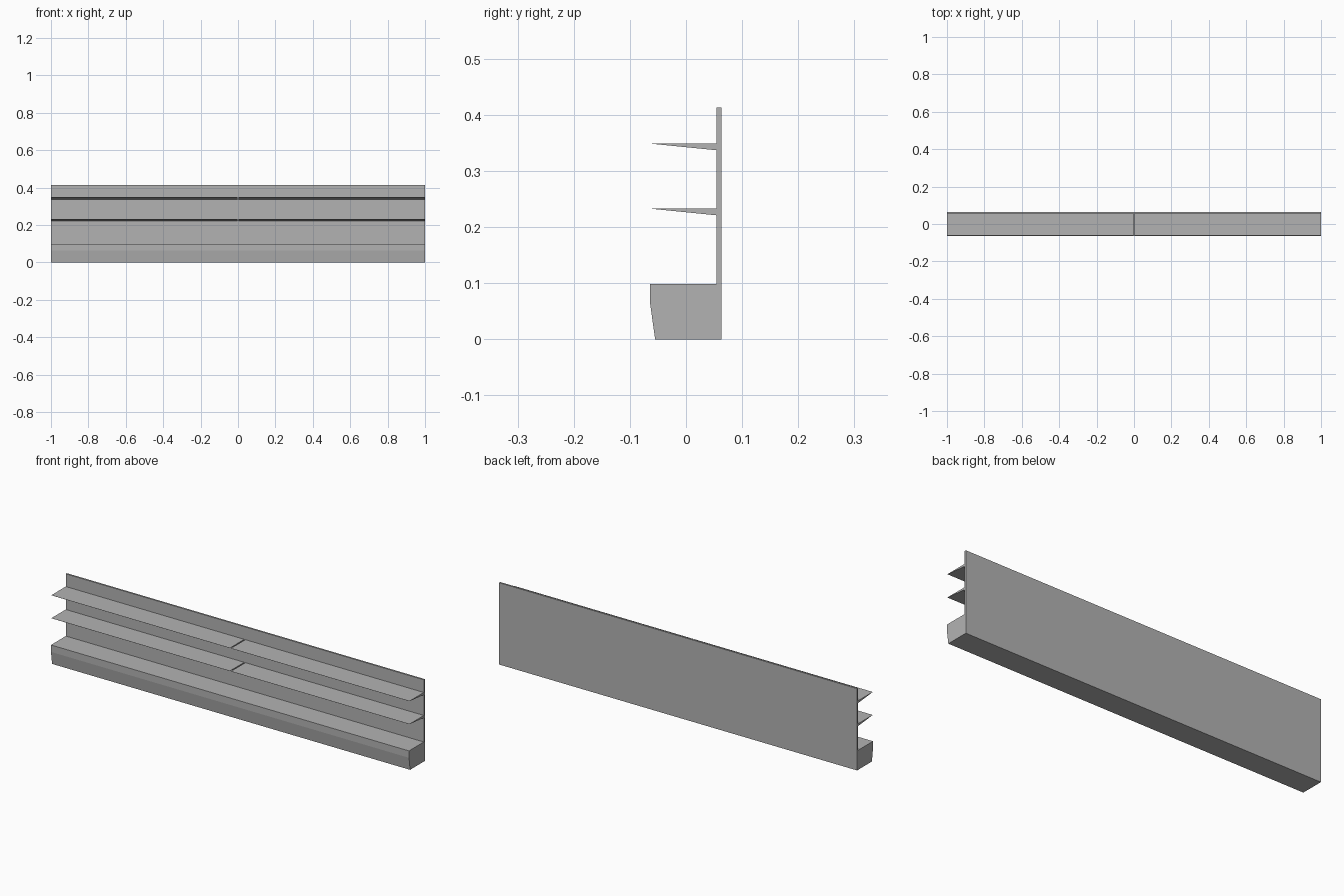
import bpy
import bmesh

cube = bpy.data.objects.get("Cube")
if cube:
    bpy.data.objects.remove(cube, do_unlink=True)

grey = bpy.data.materials.new("light_grey")
grey.use_nodes = True
colour = (0.45, 0.45, 0.45, 1)
grey.diffuse_color = colour
grey.node_tree.nodes["Principled BSDF"].inputs["Base Color"].default_value = colour


def extrude_profile(name, profile, x0, x1):
    """Extrude a (y, z) outline along x."""
    bm = bmesh.new()
    face = bm.faces.new([bm.verts.new((x0, y, z)) for y, z in profile])
    result = bmesh.ops.extrude_face_region(bm, geom=[face])
    moved = [v for v in result["geom"] if isinstance(v, bmesh.types.BMVert)]
    bmesh.ops.translate(bm, verts=moved, vec=(x1 - x0, 0, 0))
    bmesh.ops.recalc_face_normals(bm, faces=bm.faces)
    mesh = bpy.data.meshes.new(name)
    bm.to_mesh(mesh)
    bm.free()
    mesh.materials.append(grey)
    obj = bpy.data.objects.new(name, mesh)
    bpy.context.collection.objects.link(obj)
    return obj


BACK, PANEL_FRONT, BASE_TOP = 0.063, 0.054, 0.099

# Plinth and back panel share one continuous section
extrude_profile("plinth_and_back_panel", [
    (-0.055, 0), (BACK, 0), (BACK, 0.413), (PANEL_FRONT, 0.413),
    (PANEL_FRONT, BASE_TOP), (-0.064, BASE_TOP), (-0.064, 0.064)], -1, 1)

# Tapered shelves, split by a narrow gap in the middle
GAP = 0.003
for level, top in (("lower", 0.233), ("upper", 0.349)):
    section = [(-0.061, top), (PANEL_FRONT, top), (PANEL_FRONT, top - 0.012),
               (-0.061, top - 0.0005)]
    for side, x0, x1 in (("right", -1, -GAP), ("left", GAP, 1)):
        extrude_profile(f"{level}_shelf_{side}", section, x0, x1)
